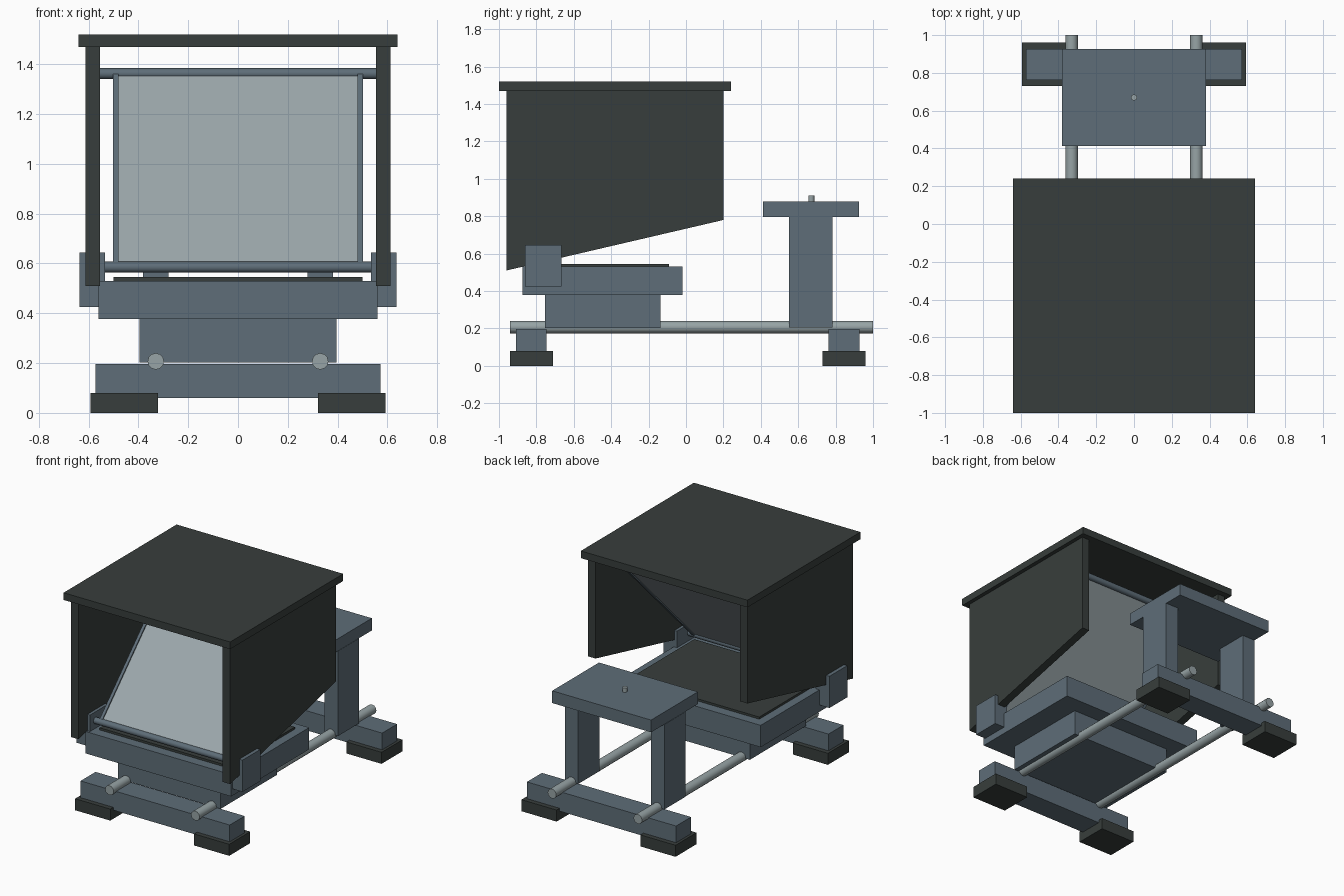
import bpy, bmesh
from math import radians
from mathutils import Matrix, Vector

cube = bpy.data.objects.get("Cube")
if cube:
    bpy.data.objects.remove(cube, do_unlink=True)


def material(name, rgb):
    m = bpy.data.materials.new(name)
    m.use_nodes = True
    colour = (*rgb, 1)
    m.diffuse_color = colour
    m.node_tree.nodes["Principled BSDF"].inputs["Base Color"].default_value = colour
    return m


DARK = material("charcoal", (0.039, 0.048, 0.045))
STEEL = material("slate_blue", (0.112, 0.154, 0.188))
METAL = material("light_metal", (0.31, 0.37, 0.38))
GLASS = material("pale_glass", (0.33, 0.39, 0.41))


def finish(name, bm, mat, smooth=False):
    bmesh.ops.recalc_face_normals(bm, faces=bm.faces)
    for f in bm.faces:
        f.smooth = smooth and len(f.verts) == 4
    mesh = bpy.data.meshes.new(name)
    bm.to_mesh(mesh)
    bm.free()
    mesh.materials.append(mat)
    ob = bpy.data.objects.new(name, mesh)
    bpy.context.collection.objects.link(ob)
    return ob


def box(name, mat, x, y, z):
    """Box from (low, high) ranges on each axis."""
    bm = bmesh.new()
    bmesh.ops.create_cube(bm, size=1)
    ranges = (x, y, z)
    size = Vector([b - a for a, b in ranges])
    centre = Vector([(a + b) / 2 for a, b in ranges])
    for v in bm.verts:
        v.co = v.co * size + centre
    return finish(name, bm, mat)


def rod(name, mat, start, end, radius, sides=12):
    """Cylinder between two points."""
    a, b = Vector(start), Vector(end)
    bm = bmesh.new()
    turn = (b - a).to_track_quat('Z', 'Y').to_matrix().to_4x4()
    bmesh.ops.create_cone(bm, cap_ends=True, segments=sides, radius1=radius,
                          radius2=radius, depth=(b - a).length,
                          matrix=Matrix.Translation((a + b) / 2) @ turn)
    return finish(name, bm, mat, True)


def span(side, low, high):
    return tuple(sorted((side * low, side * high)))


# Hood: roof and two walls with sloping lower edges
box("hood_roof", DARK, (-0.64, 0.64), (-1, 0.24), (1.47, 1.52))
for side, label in ((1, "left"), (-1, "right")):
    bm = bmesh.new()
    outline = [(-0.96, 0.51), (0.2, 0.78), (0.2, 1.47), (-0.96, 1.47)]
    wall = bm.faces.new([bm.verts.new((side * 0.555, y, z)) for y, z in outline])
    ext = bmesh.ops.extrude_face_region(bm, geom=[wall])
    bmesh.ops.translate(bm, vec=(side * 0.057, 0, 0),
                        verts=[v for v in ext["geom"] if isinstance(v, bmesh.types.BMVert)])
    finish(label + "_hood_wall", bm, DARK)
    box(label + "_hood_bracket", STEEL, span(side, 0.535, 0.637), (-0.86, -0.665), (0.425, 0.645))

# Flat monitor on its carriage
box("monitor_body", STEEL, (-0.56, 0.56), (-0.875, -0.02), (0.378, 0.53))
box("monitor_screen", DARK, (-0.5, 0.5), (-0.805, -0.09), (0.53, 0.545))
box("carriage", STEEL, (-0.395, 0.395), (-0.755, -0.137), (0.202, 0.378))

# Tilted glass with its frame
BOTTOM, TOP = Vector((0, -0.8, 0.585)), Vector((0, -0.025, 1.362))
length = (TOP - BOTTOM).length
tilt = Matrix.Translation((BOTTOM + TOP) / 2) @ Matrix.Rotation(radians(-45), 4, 'X')
box("glass", GLASS, (-0.485, 0.485), (-0.008, 0.008),
    (-length / 2, length / 2)).matrix_world = tilt
for side, label in ((1, "left"), (-1, "right")):
    box(label + "_glass_frame", STEEL, span(side, 0.48, 0.501), (-0.016, 0.016),
        (-length / 2, length / 2)).matrix_world = tilt
for point, label in ((BOTTOM, "bottom"), (TOP, "top")):
    reach = Vector((0.557, 0, 0))
    rod(label + "_glass_bar", STEEL, point - reach, point + reach, 0.022)

# Rails, and the two uprights standing on them
for side, label in ((1, "left"), (-1, "right")):
    x = side * 0.33
    rod(label + "_rail", METAL, (x, -0.94, 0.207), (x, 1, 0.207), 0.033)
    box(label + "_upright", STEEL, span(side, 0.28, 0.382), (0.55, 0.783), (0.205, 0.795))

# Cross beams and feet
for y, end in ((-0.827, "front"), (0.845, "back")):
    box(end + "_beam", STEEL, (-0.573, 0.573), (y - 0.082, y + 0.082), (0.06, 0.196))
    for side, label in ((1, "left"), (-1, "right")):
        box(f"{end}_{label}_foot", DARK, span(side, 0.322, 0.592),
            (y - 0.115, y + 0.115), (0, 0.08))

# Camera platform and its mounting screw
box("platform", STEEL, (-0.38, 0.38), (0.412, 0.926), (0.795, 0.88))
rod("mounting_screw", METAL, (0, 0.67, 0.87), (0, 0.67, 0.91), 0.016)
